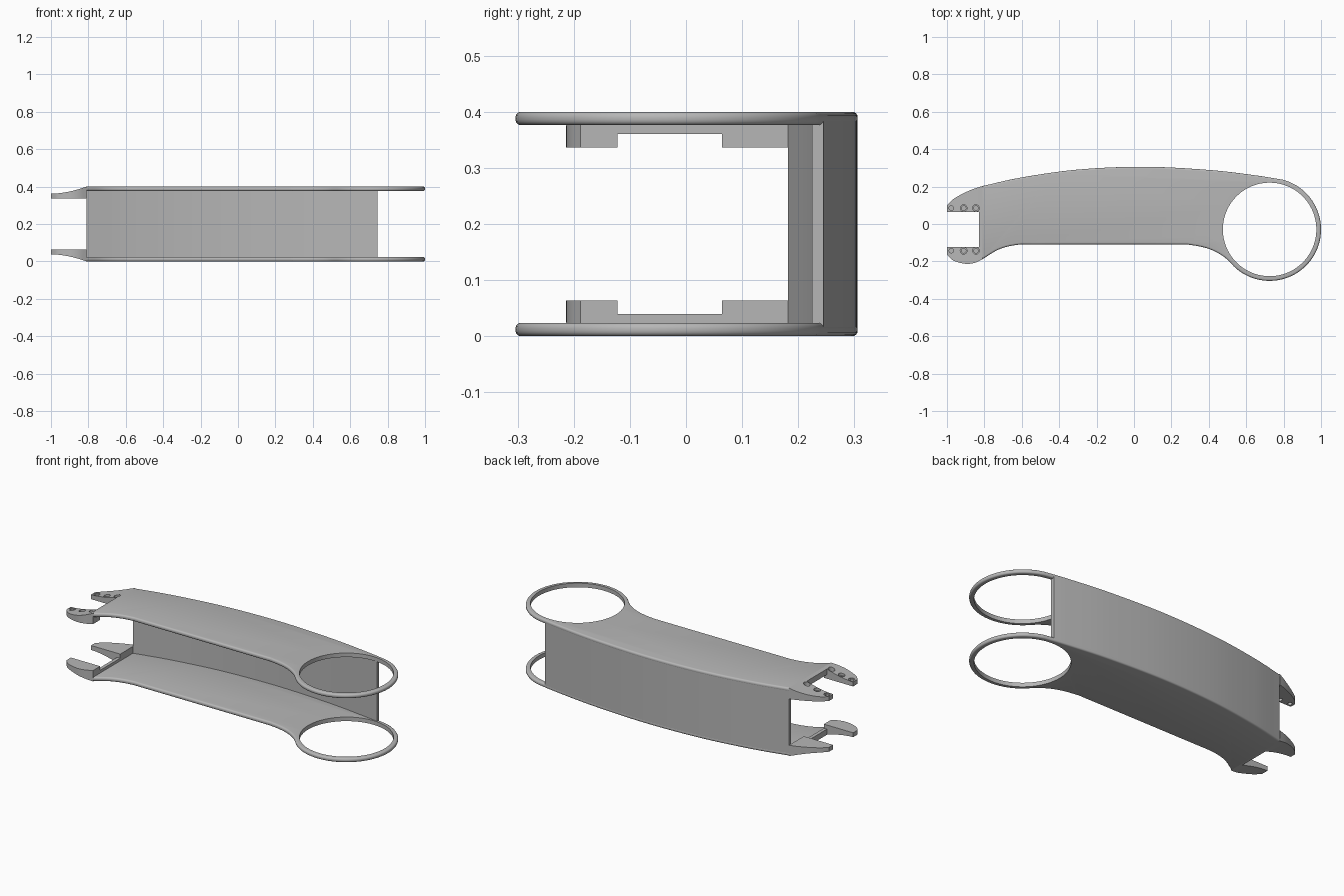
import bpy, bmesh, math
from mathutils import Vector

cube = bpy.data.objects.get("Cube")
if cube:
    bpy.data.objects.remove(cube)

grey = bpy.data.materials.new("satin_grey")
grey.use_nodes = True
GREY = (0.47, 0.47, 0.47, 1)
grey.diffuse_color = GREY
grey.node_tree.nodes["Principled BSDF"].inputs["Base Color"].default_value = GREY

HEIGHT, PLATE = 0.4, 0.024
ROOT, SLOT = -0.81, -0.83
RING = Vector((0.725, -0.029))
RING_R, HOLE_R = 0.275, 0.25


def finish(name, bm, flip=False):
    """Turn a bmesh into a named, shaded object; flip makes the lower twin."""
    if flip:
        for v in bm.verts:
            v.co.z = HEIGHT - v.co.z
    bmesh.ops.recalc_face_normals(bm, faces=bm.faces)
    mesh = bpy.data.meshes.new(name)
    bm.to_mesh(mesh)
    bm.free()
    mesh.materials.append(grey)
    obj = bpy.data.objects.new(name, mesh)
    bpy.context.collection.objects.link(obj)
    return obj


def smooth(obj, angle=35):
    bpy.ops.object.select_all(action='DESELECT')
    obj.select_set(True)
    bpy.context.view_layer.objects.active = obj
    bpy.ops.object.shade_smooth_by_angle(angle=math.radians(angle))


def spline(points, steps=8):
    """Smooth curve through the given 2D points."""
    p = [Vector(q) for q in points]
    p = [2 * p[0] - p[1]] + p + [2 * p[-1] - p[-2]]
    out = []
    for a, b, c, d in zip(p, p[1:], p[2:], p[3:]):
        for i in range(steps):
            t = i / steps
            out.append(0.5 * (2 * b + (c - a) * t + (2 * a - 5 * b + 4 * c - d) * t * t
                              + (3 * b - a - 3 * c + d) * t ** 3))
    return out + [p[-2]]


def prism(bm, outline, z0, z1):
    face = bm.faces.new([bm.verts.new((p[0], p[1], z0)) for p in outline])
    ext = bmesh.ops.extrude_face_region(bm, geom=[face])
    verts = [g for g in ext["geom"] if isinstance(g, bmesh.types.BMVert)]
    bmesh.ops.translate(bm, verts=verts, vec=(0, 0, z1 - z0))


def cylinder(bm, x, y, r, z0, z1, sides):
    prism(bm, [(x + r * math.cos(k * math.tau / sides), y + r * math.sin(k * math.tau / sides))
               for k in range(sides)], z0, z1)


def cut(obj, cutter):
    cutter.hide_render = True
    cutter.hide_set(True)
    mod = obj.modifiers.new("cut", 'BOOLEAN')
    mod.operation, mod.solver, mod.object = 'DIFFERENCE', 'EXACT', cutter
    bpy.ops.object.select_all(action='DESELECT')
    obj.select_set(True)
    bpy.context.view_layer.objects.active = obj
    bpy.ops.object.modifier_apply(modifier=mod.name)
    bpy.data.objects.remove(cutter)


# Arm outline: bowed back, ring end, straight front with flared ends
def on_ring(deg):
    a = math.radians(deg)
    return RING + RING_R * Vector((math.cos(a), math.sin(a)))


back = spline([(ROOT, 0.203), (-0.6, 0.249), (-0.3, 0.291), (0.05, 0.306),
               (0.4, 0.289), (0.65, 0.26), on_ring(75)])
front = spline([(ROOT, -0.188), (-0.72, -0.135), (-0.62, -0.111), (-0.5, -0.109),
                (0.2, -0.109), (0.3, -0.112), (0.4, -0.133), (0.48, -0.175), on_ring(-132.5)])
arc = [on_ring(-132.5 + 207.5 * k / 60) for k in range(1, 60)]
outline = front + arc + back[::-1]


def build_plate(name, flip):
    bm = bmesh.new()
    prism(bm, outline, HEIGHT - PLATE, HEIGHT)
    rim = [e for e in bm.edges
           if abs(e.verts[0].co.z - e.verts[1].co.z) < 1e-5
           and not all(v.co.x < ROOT + 0.001 for v in e.verts)]
    bmesh.ops.bevel(bm, geom=rim, offset=0.01, segments=4, profile=0.5, affect='EDGES')
    plate = finish(name, bm, flip)
    bm = bmesh.new()
    cylinder(bm, RING.x, RING.y, HOLE_R, -0.1, 0.5, 96)
    cut(plate, finish("ring_cutter", bm))
    smooth(plate)


# Clevis prongs: thin tips swelling up to the plate
XS = [-1 + (ROOT + 1) * k / 16 for k in range(17)]


def swell(x):
    t = (x + 1) / (ROOT + 1)
    return 0.362 + 0.038 * t ** 1.8


def sample(curve, x):
    for a, b in zip(curve, curve[1:]):
        if a.x <= x <= b.x:
            return a.y + (b.y - a.y) * (x - a.x) / (b.x - a.x)
    return curve[-1].y


def loft(name, flip, xs, inner, side, bottom, holes=True):
    bm = bmesh.new()
    rings = []
    for x in xs:
        y, z = side(x), swell(x)
        rings.append([bm.verts.new((x, *c)) for c in
                      ((inner, bottom), (y, bottom), (y, z), (inner, z))])
    for a, b in zip(rings, rings[1:]):
        for i in range(4):
            j = (i + 1) % 4
            bm.faces.new((a[i], a[j], b[j], b[i]))
    bm.faces.new(rings[0])
    bm.faces.new(rings[-1])
    obj = finish(name, bm, flip)
    if holes:
        # Screw holes with flat seats
        y = inner + math.copysign(0.021, inner)
        for radius, low in ((0.018, 0.359), (0.012, 0.3)):
            bm = bmesh.new()
            for x in (-0.977, -0.911, -0.845):
                cylinder(bm, x, y, radius, low, 0.45, 20)
            cut(obj, finish("screw_cutter", bm, flip))
    smooth(obj)


back_side = spline([(-1, 0.1), (-0.97, 0.13), (-0.92, 0.16), (-0.86, 0.187), (ROOT, 0.203)])
front_side = spline([(-1, -0.165), (-0.965, -0.196), (-0.9, -0.213), (-0.85, -0.207), (ROOT, -0.188)])

for label, flip in (("upper", False), ("lower", True)):
    build_plate(label + "_plate", flip)
    loft(label + "_back_prong", flip, XS, 0.064, lambda x: sample(back_side, x), 0.336)
    loft(label + "_front_prong", flip, XS, -0.122, lambda x: sample(front_side, x), 0.336)
    loft(label + "_slot_lip", flip, [SLOT, ROOT], -0.122, lambda x: 0.064, 0.36, holes=False)

# Back wall joining the two plates
path = [p for p in back if p.x < 0.735] + [Vector((0.745, sample(back, 0.745)))]
outer = [(p.x, p.y - 0.0005) for p in path]
inner = [(p.x, p.y - 0.021) for p in path]
bm = bmesh.new()
prism(bm, outer + inner[::-1], 0.012, HEIGHT - 0.012)
smooth(finish("back_wall", bm))
